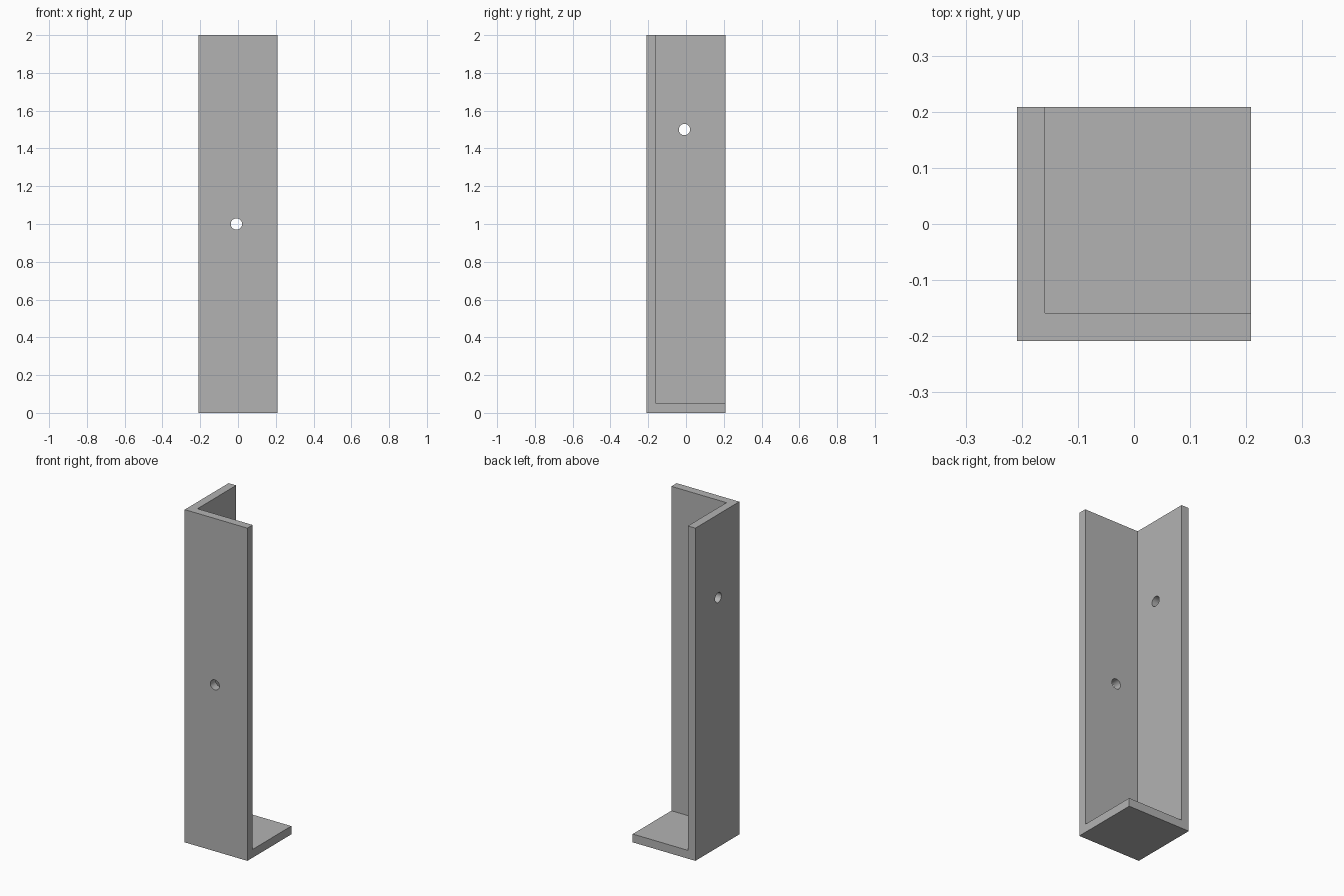
import bpy
from math import pi

HALF = 0.2083      # half width of the square footprint
HEIGHT = 2.0
THICK = 0.05
HOLE_R = 0.03
HOLE_OFF = -0.0083

cube = bpy.data.objects.get("Cube")
if cube:
    bpy.data.objects.remove(cube, do_unlink=True)

# Plain grey material
grey = bpy.data.materials.new("plain grey")
grey.use_nodes = True
colour = (0.45, 0.45, 0.45, 1)
grey.diffuse_color = colour
grey.node_tree.nodes["Principled BSDF"].inputs["Base Color"].default_value = colour


def box(name, low, high):
    """Box between two opposite corners."""
    bpy.ops.mesh.primitive_cube_add(size=1, location=[(a + b) / 2 for a, b in zip(low, high)])
    ob = bpy.context.object
    ob.name = name
    ob.scale = [b - a for a, b in zip(low, high)]
    bpy.ops.object.transform_apply(location=True, rotation=False, scale=True)
    ob.data.materials.append(grey)
    return ob


def hole_cutter(name, location, rotation):
    """Cylinder that drills a screw hole through one wall."""
    bpy.ops.mesh.primitive_cylinder_add(vertices=48, radius=HOLE_R, depth=4 * THICK,
                                        location=location, rotation=rotation)
    ob = bpy.context.object
    ob.name = name
    ob.data.materials.append(grey)
    return ob


# Solid block, hollowed to leave a base plate and two walls
bracket = box("corner_bracket", (-HALF, -HALF, 0), (HALF, HALF, HEIGHT))
inner = THICK - HALF
cutters = [
    box("cavity_cutter", (inner, inner, THICK), (1, 1, HEIGHT + 1)),
    hole_cutter("front_hole_cutter", (HOLE_OFF, -HALF, HEIGHT / 2), (pi / 2, 0, 0)),
    hole_cutter("side_hole_cutter", (-HALF, HOLE_OFF, HEIGHT * 0.75), (0, pi / 2, 0)),
]

# Cut, then discard the helpers
bpy.ops.object.select_all(action="DESELECT")
bracket.select_set(True)
bpy.context.view_layer.objects.active = bracket
for cutter in cutters:
    cutter.hide_render = True
    mod = bracket.modifiers.new(cutter.name, "BOOLEAN")
    mod.operation = "DIFFERENCE"
    mod.solver = "EXACT"
    mod.object = cutter
    bpy.ops.object.modifier_apply(modifier=mod.name)
    bpy.data.objects.remove(cutter, do_unlink=True)

# Smooth hole walls, crisp plate edges
bpy.ops.object.shade_smooth_by_angle(angle=pi / 6)
